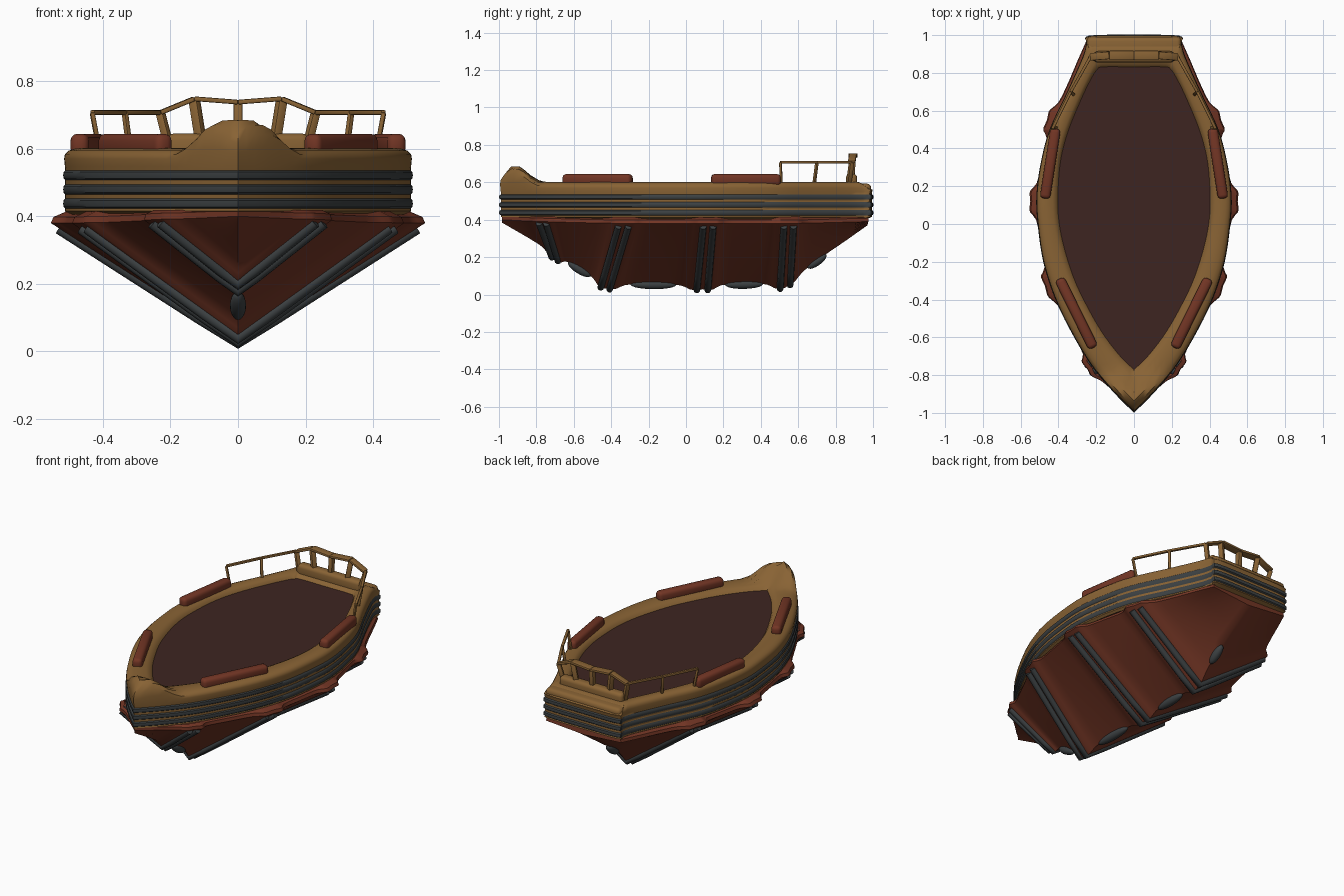
import bpy, bmesh, math
from mathutils import Vector, Matrix

if "Cube" in bpy.data.objects:
    bpy.data.objects.remove(bpy.data.objects["Cube"])


def material(name, rgb):
    m = bpy.data.materials.new(name)
    m.diffuse_color = (*rgb, 1)
    m.use_nodes = True
    m.node_tree.nodes["Principled BSDF"].inputs["Base Color"].default_value = m.diffuse_color
    return m


WOOD = material("wood", (0.25, 0.125, 0.035))
RED = material("red_hull", (0.17, 0.036, 0.018))
GREY = material("grey_strip", (0.045, 0.052, 0.055))
DECK = material("deck_brown", (0.048, 0.018, 0.015))


def finish(name, bm, *mats):
    bmesh.ops.recalc_face_normals(bm, faces=bm.faces)
    me = bpy.data.meshes.new(name)
    bm.to_mesh(me)
    bm.free()
    for m in mats:
        me.materials.append(m)
    ob = bpy.data.objects.new(name, me)
    bpy.context.collection.objects.link(ob)
    return ob


def spline(pts, u):
    # Catmull-Rom sample at parameter u (one unit per point)
    i = min(int(u), len(pts) - 2)
    t = u - i
    b, c = Vector(pts[i]), Vector(pts[i + 1])
    a = Vector(pts[i - 1]) if i else 2 * b - c
    d = Vector(pts[i + 2]) if i + 2 < len(pts) else 2 * c - b
    return 0.5 * (2 * b + (c - a) * t + (2 * a - 5 * b + 4 * c - d) * t * t
                  + (3 * b - a - 3 * c + d) * t ** 3)


def loft(name, rows, closed, mats, row_mat=None, caps=False):
    bm = bmesh.new()
    vs = [[bm.verts.new(p) for p in r] for r in rows]
    n = len(rows[0])
    for i in range(len(vs) - 1):
        for j in range(n if closed else n - 1):
            k = (j + 1) % n
            f = bm.faces.new((vs[i][j], vs[i][k], vs[i + 1][k], vs[i + 1][j]))
            f.material_index = row_mat[i] if row_mat else 0
    if caps:
        bm.faces.new(vs[0])
        bm.faces.new(vs[-1])
    return finish(name, bm, *mats)


def beam(name, p, q, w, h, mat, bevel=0.004, segs=2):
    p, q = Vector(p), Vector(q)
    d = q - p
    bm = bmesh.new()
    bmesh.ops.create_cube(bm, size=1, matrix=Matrix.Translation((p + q) / 2)
                          @ d.to_track_quat('Y', 'Z').to_matrix().to_4x4()
                          @ Matrix.Diagonal((w, d.length, h, 1)))
    bmesh.ops.bevel(bm, geom=bm.edges[:], offset=bevel, segments=segs,
                    profile=0.5, affect='EDGES')
    return finish(name, bm, mat)


def tube(name, pts, r, mat):
    cu = bpy.data.curves.new(name, 'CURVE')
    cu.dimensions = '3D'
    cu.bevel_depth = r
    cu.bevel_resolution = 3
    cu.use_fill_caps = True
    s = cu.splines.new('POLY')
    s.points.add(len(pts) - 1)
    for pt, co in zip(s.points, pts):
        pt.co = (*co, 1)
    cu.materials.append(mat)
    ob = bpy.data.objects.new(name, cu)
    bpy.context.collection.objects.link(ob)


# Upper body: outer and inner rim outlines, bow to stern
OUTER = [(0, -.99), (.1, -.89), (.21, -.76), (.31, -.6), (.41, -.4), (.475, -.2), (.505, 0),
         (.512, .15), (.49, .32), (.443, .5), (.35, .7), (.27, .88), (.25, .95), (.235, .99), (0, .995)]
INNER = [(0, -.77), (.08, -.69), (.17, -.57), (.25, -.43), (.32, -.28), (.375, -.1), (.4, .05),
         (.4, .2), (.385, .35), (.345, .5), (.27, .68), (.22, .78), (.195, .815), (.165, .83), (0, .83)]
STEPS = [k / 4 for k in range((len(OUTER) - 1) * 4 + 1)]


def smooth(t):
    t = max(0, min(1, t))
    return t * t * (3 - 2 * t)


def ring(s, z, lift=0):
    right = []
    for u in STEPS:
        p = spline(OUTER, u).lerp(spline(INNER, u), s)
        x = 0 if u in (0, STEPS[-1]) else p.x
        # raised prow at the bow
        hump = .085 * smooth((-.79 - p.y) / .11) - .04 * smooth((-.93 - p.y) / .06)
        stern = -.03 * smooth((p.y - .92) / .07)
        right.append((x, p.y, z + lift * (hump + stern)))
    return right + [(-x, y, z) for x, y, z in right[-2:0:-1]]


prof = [(.15, .405, 0, 0), (0, .415, 0, 0)]
for z in (.423, .465, .507):
    prof += [(.01, z, 0, 1), (-.035, z + .005, 0, 1), (-.045, z + .014, 0, 1),
             (-.035, z + .024, 0, 1), (.01, z + .029, 0, 0)]
prof += [(0, .548, 0, 0), (-.02, .57, .4, 0), (0, .583, .7, 0), (.1, .594, .9, 0), (.25, .6, 1, 0),
         (.45, .602, 1, 0), (.75, .598, 1, 0), (.92, .588, 1, 0), (1, .572, 0, 0)]
loft("upper_body", [ring(s, z, l) for s, z, l, m in prof], True, (WOOD, GREY), [p[3] for p in prof])

# Deck
bm = bmesh.new()
bm.faces.new([bm.verts.new(p) for p in ring(.99, .574)])
finish("deck", bm, DECK)

# Lower hull: V sections from keel to gunwale, with raised ribs
TOP = [(0, -.985, .4), (.215, -.77, .39), (.44, -.33, .38), (.518, .12, .38), (.43, .55, .38), (.25, .975, .39)]
KEEL = [(-.985, .385), (-.70, .215), (-.44, .055), (.09, .05), (.53, .058), (.97, .37)]
RIB = .037


def hull_point(u, v, d):
    t = spline(TOP, u)
    i = min(int(u), 4)
    k = Vector(KEEL[i]).lerp(Vector(KEEL[i + 1]), u - i)
    p = Vector((0, k.x, k.y)).lerp(t, v)
    return Vector((p.x + d * v, p.y, p.z - .7 * d * (1 - v)))


stations = [(0, 0)]
for r in range(1, 5):
    stations += [(r - .5, -.004), (r - .3, -.002), (r - .22, .004), (r - .17, .018), (r - .13, RIB - .004),
                 (r - .1, RIB), (r, RIB - .006), (r + .1, RIB), (r + .13, RIB - .004),
                 (r + .17, .018), (r + .22, .004), (r + .3, -.002)]
stations += [(4.5, -.004), (4.75, 0), (5, 0)]
rows = []
for u, d in stations:
    side = [hull_point(u, v / 8, d) for v in range(9)]
    e = side[-1]
    side += [Vector((e.x * .985, e.y, e.z + .018)), Vector((e.x * .9, e.y * .99, .418))]
    rows.append([(-p.x, p.y, p.z) for p in side[:0:-1]] + [tuple(p) for p in side])
loft("lower_hull", rows, False, (RED,))

# Stern closure of the lower hull
bm = bmesh.new()
bm.faces.new([bm.verts.new(p) for p in rows[-1]])
finish("hull_transom", bm, RED)

# Paired grey strips on every rib
for r in range(1, 5):
    for off in (-.06, .06):
        half = [hull_point(r + off, v, RIB) for v in (0, .2, .4, .6, .8, .93, .955)]
        tube("rib_strip", [(-p.x, p.y, p.z) for p in half[:0:-1]] + half, .018, GREY)

# Keel strips between ribs
for r in range(1, 5):
    a = hull_point(r + .27, 0, 0)
    b = hull_point(r + (.73 if r < 4 else .5), 0, 0)
    d = b - a
    bm = bmesh.new()
    bmesh.ops.create_uvsphere(bm, u_segments=16, v_segments=10, radius=1,
                              matrix=Matrix.Translation((a + b) / 2)
                              @ d.to_track_quat('Z', 'Y').to_matrix().to_4x4()
                              @ Matrix.Diagonal((.024, .024, d.length / 2, 1)))
    finish("keel_strip", bm, GREY)

# Stern ledge and the coaming under the rail
beam("stern_ledge", (0, .89, .563), (0, .99, .563), .5, .06, WOOD, .022, 3)
beam("stern_coaming", (0, .855, .605), (0, .915, .605), .42, .08, WOOD, .02, 3)

for sx in (1, -1):
    # Red pads on the rim
    for p, q in (((.395, -.29), (.215, -.655)), ((.472, .135), (.415, .505))):
        beam("rim_pad", (sx * p[0], p[1], .612), (sx * q[0], q[1], .612), .055, .064, RED, .02, 3)
    # Railing: side rail, rising stern rail and posts
    A, B, C, D, E = [(sx * x, y, z) for x, y, z in
                     ((.432, .505, .707), (.335, .70, .707), (.23, .885, .707), (.13, .893, .748), (0, .893, .738))]
    for p, q, w in ((A, B, .016), (B, C, .016), (C, D, .04), (D, E, .05)):
        beam("rail", p, q, w, .014, WOOD)
    for p, x, y, w in ((A, .41, .51, .014), (B, .32, .685, .016), (C, .2, .87, .024), (D, .105, .88, .028)):
        beam("rail_post", p, (sx * x, y, .59), w, w, WOOD)
beam("rail_post_centre", (0, .893, .738), (0, .885, .6), .026, .03, WOOD)

# Smooth shading with sharp edges kept
bpy.ops.object.select_all(action='DESELECT')
for ob in bpy.context.scene.objects:
    if ob.type == 'MESH':
        ob.select_set(True)
        bpy.context.view_layer.objects.active = ob
bpy.ops.object.shade_smooth_by_angle(angle=math.radians(40))
